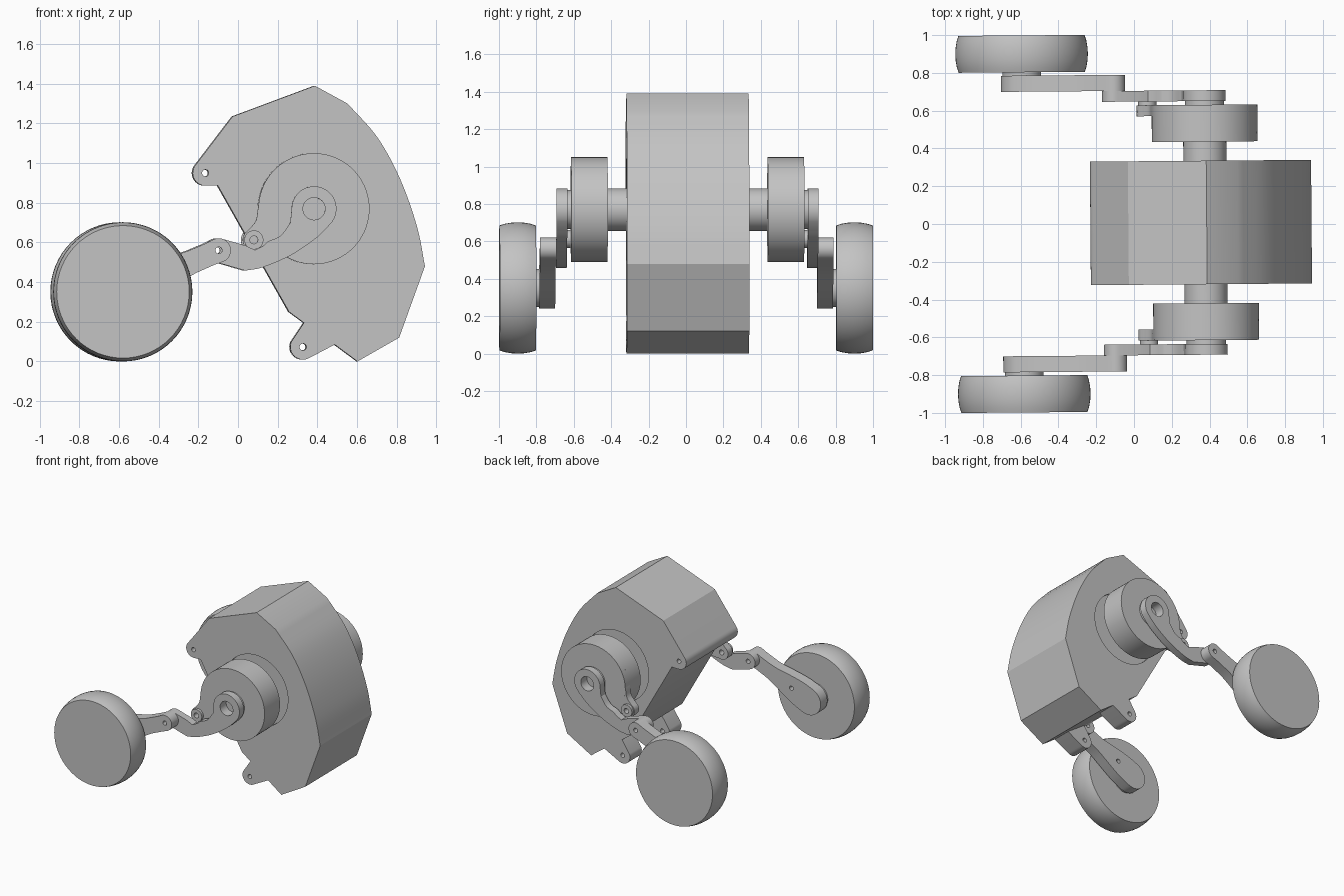
import bpy, bmesh
from math import cos, sin, pi, atan2, radians
from mathutils import Matrix, Vector

cube = bpy.data.objects.get("Cube")
if cube:
    bpy.data.objects.remove(cube, do_unlink=True)

grey = bpy.data.materials.new("light grey")
grey.use_nodes = True
grey.diffuse_color = (0.55, 0.55, 0.55, 1)
grey.node_tree.nodes["Principled BSDF"].inputs["Base Color"].default_value = (0.55, 0.55, 0.55, 1)

# The whole assembly is turned very slightly about the vertical axis
PLACE = Matrix.Rotation(0.008, 4, 'Z') @ Matrix.Translation((0, 0.005, 0))


def arc(c, r, a0, a1, n=16):
    """Points on an arc about c, angles in degrees."""
    return [(c[0] + r * cos(radians(a0 + (a1 - a0) * i / n)),
             c[1] + r * sin(radians(a0 + (a1 - a0) * i / n))) for i in range(n + 1)]


def circle(c, r, n=48):
    return arc(c, r, 0, 360, n)[:-1]


def smooth(points, n=5):
    """Catmull-Rom curve through a few points."""
    p = [Vector(q) for q in points]
    p = [2 * p[0] - p[1]] + p + [2 * p[-1] - p[-2]]
    out = []
    for a, b, c, d in zip(p, p[1:], p[2:], p[3:]):
        for i in range(n):
            t = i / n
            out.append(tuple(0.5 * (2 * b + (c - a) * t + (2 * a - 5 * b + 4 * c - d) * t * t
                                    + (3 * b - a - 3 * c + d) * t ** 3)))
    return out + [tuple(p[-2])]


def finish(ob):
    ob.data.materials.clear()
    ob.data.materials.append(grey)
    bpy.ops.object.select_all(action='DESELECT')
    ob.select_set(True)
    bpy.context.view_layer.objects.active = ob
    bpy.ops.object.shade_smooth_by_angle(angle=radians(28))
    return ob


def plate(name, y0, y1, outline, *holes):
    """Extrude an x-z outline with holes between two depths."""
    cu = bpy.data.curves.new(name, 'CURVE')
    cu.dimensions, cu.fill_mode, cu.extrude = '2D', 'BOTH', abs(y1 - y0) / 2
    for loop in (outline,) + holes:
        sp = cu.splines.new('POLY')
        sp.points.add(len(loop) - 1)
        for p, (x, z) in zip(sp.points, loop):
            p.co = (x, z, 0, 1)
        sp.use_cyclic_u = True
    ob = bpy.data.objects.new(name, cu)
    bpy.context.collection.objects.link(ob)
    bpy.ops.object.select_all(action='DESELECT')
    ob.select_set(True)
    bpy.context.view_layer.objects.active = ob
    bpy.ops.object.convert(target='MESH')
    ob = bpy.context.view_layer.objects.active
    ob.name = name
    bm = bmesh.new()
    bm.from_mesh(ob.data)
    bmesh.ops.remove_doubles(bm, verts=bm.verts, dist=1e-5)
    bmesh.ops.transform(bm, verts=bm.verts, matrix=PLACE @ Matrix.Translation((0, (y0 + y1) / 2, 0))
                        @ Matrix.Rotation(pi / 2, 4, 'X'))
    bmesh.ops.recalc_face_normals(bm, faces=bm.faces)
    bm.to_mesh(ob.data)
    bm.free()
    return finish(ob)


def lathe(name, c, profile, n=64):
    """Spin (y, radius) points around a y-parallel axis through c."""
    bm = bmesh.new()
    rings = [[bm.verts.new((c[0] + r * cos(2 * pi * i / n), y, c[1] + r * sin(2 * pi * i / n)))
              for i in range(n)] for y, r in profile]
    for a, b in zip(rings, rings[1:]):
        for i in range(n):
            bm.faces.new((a[i], a[(i + 1) % n], b[(i + 1) % n], b[i]))
    bm.faces.new(rings[0])
    bm.faces.new(rings[-1])
    bmesh.ops.recalc_face_normals(bm, faces=bm.faces)
    bm.transform(PLACE)
    me = bpy.data.meshes.new(name)
    bm.to_mesh(me)
    bm.free()
    ob = bpy.data.objects.new(name, me)
    bpy.context.collection.objects.link(ob)
    return finish(ob)


AXLE, PIN, JOINT, WHEEL = (0.378, 0.77), (0.075, 0.613), (-0.103, 0.56), (-0.588, 0.351)
W = 0.327

# Main body: curved back, faceted base, rounded lug along the upper edge
LUG = (-0.167, 0.95)
body_outline = ([(0.385, 1.39)]
                + smooth([(0.55, 1.30), (0.70, 1.13), (0.815, 0.92), (0.90, 0.68), (0.94, 0.48)])
                + [(0.81, 0.12), (0.60, 0.0), (0.485, 0.085), (0.33, 0.195), (0.255, 0.25),
                   (-0.105, 0.888)]
                + arc(LUG, 0.064, 270, 140, 12) + [(-0.03, 1.235)])
body = plate("body", -W, W, body_outline, circle(LUG, 0.017, 20))

# Shallow round recess around each axle end
for s in (-1, 1):
    cutter = plate("recess_cutter", s * (W - 0.02), s * (W + 0.1), circle(AXLE, 0.28, 64))
    cutter.hide_render = True
    mod = body.modifiers.new("recess", 'BOOLEAN')
    mod.operation, mod.object, mod.solver = 'DIFFERENCE', cutter, 'EXACT'
    bpy.ops.object.select_all(action='DESELECT')
    bpy.context.view_layer.objects.active = body
    bpy.ops.object.modifier_apply(modifier=mod.name)
    bpy.data.objects.remove(cutter, do_unlink=True)
finish(body)

# Outlines shared by both sides
TAB = (0.325, 0.073)
tab_outline = ([(0.33, 0.195)] + arc(TAB, 0.064, 155, 300, 12) + [(0.485, 0.085), (0.45, 0.16)])

lug_outline = (smooth([(0.13, 0.90), (0.098, 0.78), (0.085, 0.71), (0.045, 0.66)])
               + arc(PIN, 0.056, 140, 290, 14) + [(0.20, 0.57), (0.38, 0.60), (0.38, 0.90)])

crank_outline = (arc(AXLE, 0.113, -35, 180, 28)
                 + smooth([(0.258, 0.70), (0.21, 0.635), (0.145, 0.605)])
                 + [(0.125, 0.585), (0.08, 0.562), (0.03, 0.585)]
                 + arc(JOINT, 0.061, 70, 255, 18)
                 + smooth([(0.03, 0.458), (0.12, 0.475), (0.26, 0.535), (0.38, 0.615), (0.44, 0.67)]))

# Wheel arm: narrow at the joint, widening into a round end
dx, dz = WHEEL[0] - JOINT[0], WHEEL[1] - JOINT[1]
ang = atan2(dz, dx)


def on_arm(t, w):
    return (JOINT[0] + t * dx - w * sin(ang), JOINT[1] + t * dz + w * cos(ang))


deg = ang * 180 / pi
widths = [(0.1, 0.058), (0.35, 0.062), (0.6, 0.088), (0.8, 0.106), (0.95, 0.11)]
arm_outline = (arc(JOINT, 0.061, deg + 270, deg + 90, 18)
               + smooth([on_arm(t, w) for t, w in widths], 3)
               + arc(WHEEL, 0.11, deg + 90, deg - 90, 24)
               + smooth([on_arm(t, -w) for t, w in reversed(widths)], 3))

for s, side in ((-1, "front"), (1, "back")):
    # Lower body tab and axle
    plate(side + "_body_tab", s * (W - 0.15), s * W, tab_outline, circle(TAB, 0.017, 20))
    plate(side + "_axle", s * 0.28, s * 0.45, circle(AXLE, 0.114))
    # Hub drum with its lug and pin
    plate(side + "_hub", s * 0.428, s * 0.623, circle(AXLE, 0.28, 72))
    plate(side + "_hub_lug", s * 0.565, s * 0.6228, lug_outline, circle(PIN, 0.02, 20))
    plate(side + "_lug_bush", s * 0.62, s * 0.643, circle(PIN, 0.048, 32), circle(PIN, 0.02, 20))
    # Crank with spacer
    plate(side + "_crank_spacer", s * 0.62, s * 0.645, circle(AXLE, 0.104), circle(AXLE, 0.056, 32))
    plate(side + "_crank", s * 0.643, s * 0.70, crank_outline,
          circle(AXLE, 0.056, 32), circle(JOINT, 0.017, 20))
    # Wheel arm with spacer
    plate(side + "_wheel_arm", s * 0.70, s * 0.785, arm_outline,
          circle(JOINT, 0.017, 20), circle(on_arm(0.7, 0), 0.017, 20))
    plate(side + "_wheel_spacer", s * 0.78, s * 0.81, circle(WHEEL, 0.102))
    # Barrel-shaped wheel
    lathe(side + "_wheel", WHEEL, [(s * y, r) for y, r in (
        (0.803, 0.334), (0.83, 0.343), (0.865, 0.349), (0.90, 0.351),
        (0.935, 0.349), (0.97, 0.343), (0.998, 0.334))])
